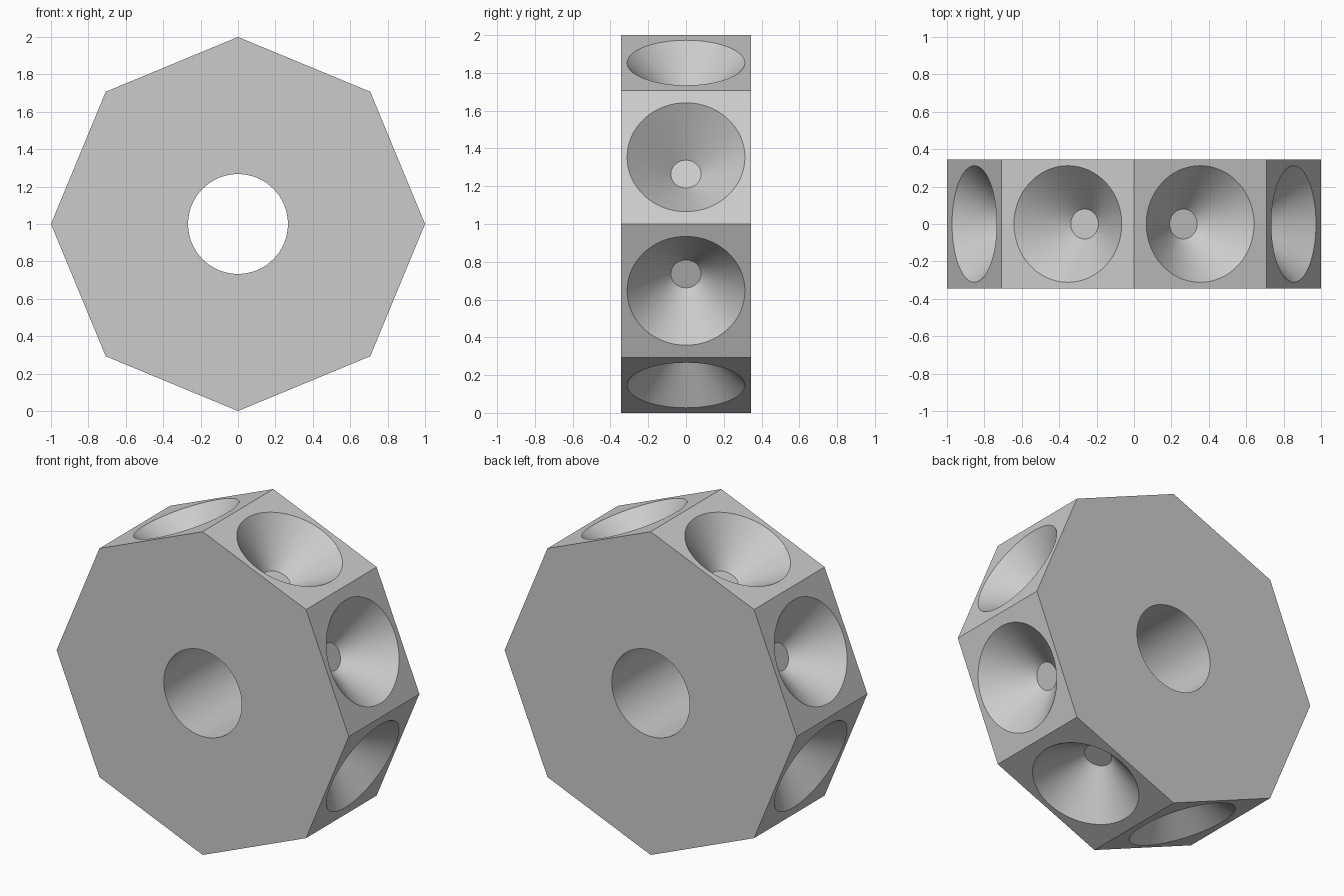
import bpy
import bmesh
from math import radians
from mathutils import Matrix

APOTHEM = 0.924      # distance from axis to a side face
FLOOR = 0.69         # distance from axis to a recess floor
R_IN, R_OUT = 0.08, 0.312
DEPTH = 0.69
CENTRE = Matrix.Translation((0, 0, 1))
TO_Y = Matrix.Rotation(radians(90), 4, 'X')

cube = bpy.data.objects.get("Cube")
if cube:
    bpy.data.objects.remove(cube, do_unlink=True)

grey = bpy.data.materials.new("plain grey")
grey.use_nodes = True
colour = (0.6, 0.6, 0.6, 1)
grey.diffuse_color = colour
grey.node_tree.nodes["Principled BSDF"].inputs["Base Color"].default_value = colour


def frustum(bm, sides, r1, r2, length, matrix):
    bmesh.ops.create_cone(bm, cap_ends=True, segments=sides, radius1=r1,
                          radius2=r2, depth=length, matrix=matrix)


def make_object(name, bm):
    mesh = bpy.data.meshes.new(name)
    bm.to_mesh(mesh)
    bm.free()
    mesh.materials.append(grey)
    obj = bpy.data.objects.new(name, mesh)
    bpy.context.collection.objects.link(obj)
    return obj


# Octagonal block standing on one corner
bm = bmesh.new()
frustum(bm, 8, 1, 1, DEPTH, CENTRE @ TO_Y)
block = make_object("octagonal_block", bm)

# Cutter: the central bore and one conical recess per side
bm = bmesh.new()
frustum(bm, 64, 0.267, 0.267, 1, CENTRE @ TO_Y)
extra = 0.05
length = APOTHEM - FLOOR + extra
r_end = R_OUT + extra * (R_OUT - R_IN) / (APOTHEM - FLOOR)
for i in range(8):
    turn = Matrix.Rotation(radians(22.5 + 45 * i), 4, 'Y')
    out = Matrix.Translation((0, 0, FLOOR + length / 2))
    frustum(bm, 64, R_IN, r_end, length, CENTRE @ turn @ out)
cutter = make_object("recess_cutter", bm)
cutter.hide_render = True

# Cut the block, then discard the cutter
cut = block.modifiers.new("recesses", 'BOOLEAN')
cut.operation = 'DIFFERENCE'
cut.solver = 'EXACT'
cut.object = cutter
bpy.ops.object.select_all(action='DESELECT')
block.select_set(True)
bpy.context.view_layer.objects.active = block
bpy.ops.object.modifier_apply(modifier=cut.name)
bpy.data.objects.remove(cutter, do_unlink=True)
bpy.ops.object.shade_smooth_by_angle(angle=radians(30))
